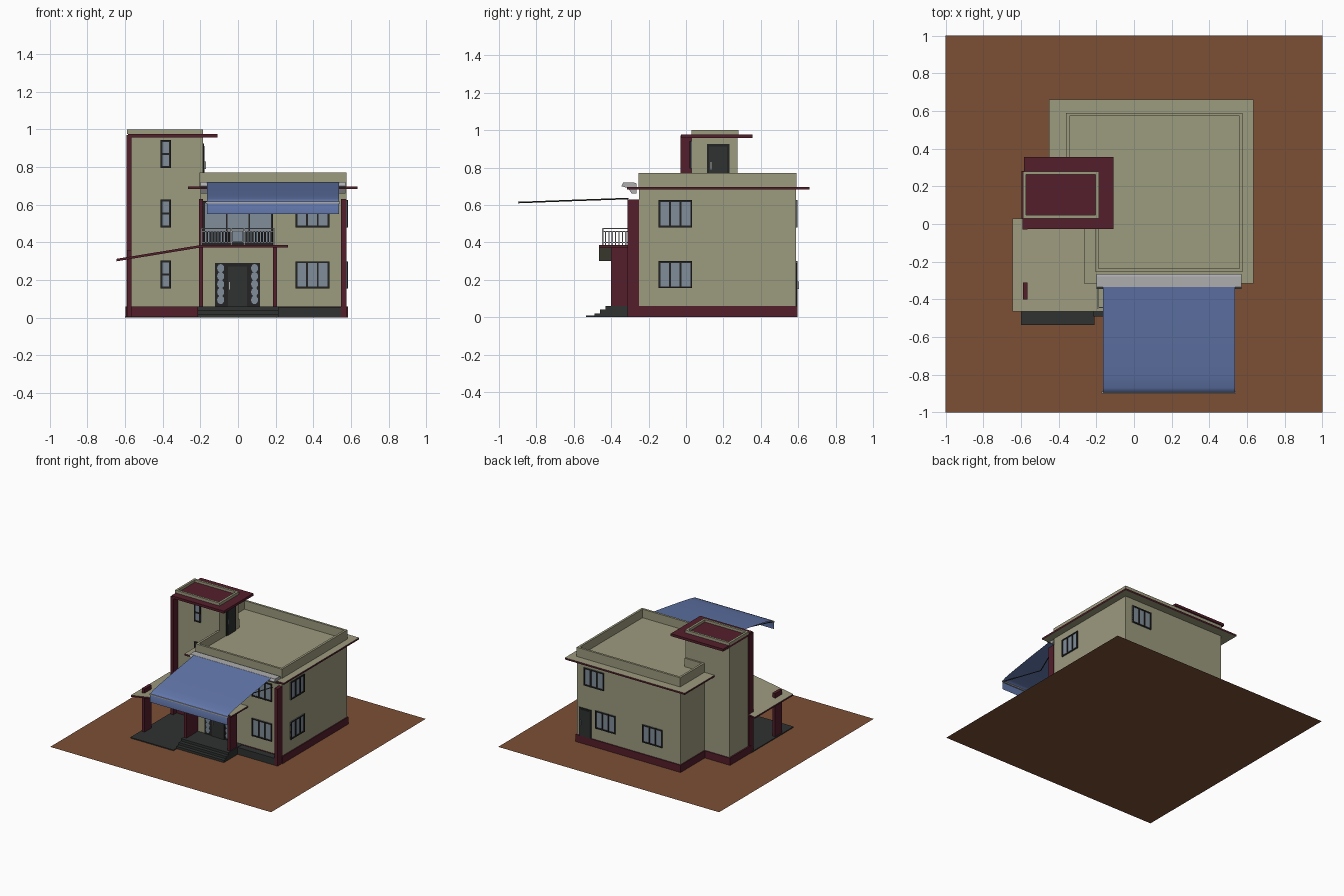
import bpy, bmesh, math
from mathutils import Matrix, Vector

if "Cube" in bpy.data.objects:
    bpy.data.objects.remove(bpy.data.objects["Cube"])

COLOURS = {
    "soil_brown": (0.20, 0.078, 0.036),
    "wall_beige": (0.335, 0.325, 0.21),
    "trim_maroon": (0.09, 0.013, 0.024),
    "step_charcoal": (0.028, 0.032, 0.030),
    "frame_black": (0.017, 0.017, 0.017),
    "glass_grey": (0.22, 0.27, 0.32),
    "awning_blue": (0.12, 0.18, 0.40),
    "metal_grey": (0.42, 0.42, 0.43),
}
NAMES = list(COLOURS)
MATS = []
for n, c in COLOURS.items():
    m = bpy.data.materials.new(n)
    m.diffuse_color = (*c, 1)
    m.use_nodes = True
    m.node_tree.nodes["Principled BSDF"].inputs["Base Color"].default_value = m.diffuse_color
    MATS.append(m)
SOIL, WALL, RED, STEP, FRAME, GLASS, BLUE, METAL = range(8)


def finish(name, bm, matrix=Matrix()):
    me = bpy.data.meshes.new(name)
    bm.to_mesh(me)
    bm.free()
    for m in MATS:
        me.materials.append(m)
    ob = bpy.data.objects.new(name, me)
    ob.matrix_world = matrix
    bpy.context.collection.objects.link(ob)
    return ob


def boxes(name, items, matrix=Matrix()):
    """One object from boxes given as (x0, x1, y0, y1, z0, z1, material)."""
    bm = bmesh.new()
    for x0, x1, y0, y1, z0, z1, mat in items:
        t = Matrix.Translation(((x0 + x1) / 2, (y0 + y1) / 2, (z0 + z1) / 2))
        s = Matrix.Diagonal((x1 - x0, y1 - y0, z1 - z0, 1))
        vs = bmesh.ops.create_cube(bm, size=1, matrix=t @ s)["verts"]
        for f in {f for v in vs for f in v.link_faces}:
            f.material_index = mat
    return finish(name, bm, matrix)


def prism(name, pts, a, b, axis="z", mat=WALL, edge=None, rim=None, floor=WALL):
    """Extrude an outline; edge colours the sides, rim=(width, depth) sinks the top."""
    place = {"z": lambda p, t: (p[0], p[1], t), "y": lambda p, t: (p[0], t, p[1]),
             "x": lambda p, t: (t, p[0], p[1])}[axis]
    bm = bmesh.new()
    base = bm.faces.new([bm.verts.new(place(p, a)) for p in pts])
    ext = bmesh.ops.extrude_face_region(bm, geom=[base], use_keep_orig=True)["geom"]
    shift = Vector(place((0, 0), b - a))
    bmesh.ops.translate(bm, vec=shift, verts=[g for g in ext if isinstance(g, bmesh.types.BMVert)])
    bmesh.ops.recalc_face_normals(bm, faces=bm.faces)
    for f in bm.faces:
        f.normal_update()
        f.material_index = edge if edge is not None and abs(f.normal.z) < 0.5 else mat
    if rim:
        top = max(bm.faces, key=lambda f: f.calc_center_median().z)
        bmesh.ops.inset_region(bm, faces=[top], thickness=rim[0])
        drop = bmesh.ops.extrude_face_region(bm, geom=[top])["geom"]
        if top.is_valid:
            bm.faces.remove(top)
        bmesh.ops.translate(bm, vec=(0, 0, -rim[1]),
                            verts=[g for g in drop if isinstance(g, bmesh.types.BMVert)])
        for g in drop:
            if isinstance(g, bmesh.types.BMFace):
                g.material_index = floor
        bmesh.ops.recalc_face_normals(bm, faces=bm.faces)
    return finish(name, bm)


def rect(x0, x1, y0, y1):
    return [(x0, y0), (x1, y0), (x1, y1), (x0, y1)]


def ell(x0, x1, x2, y0, y1, y2):
    """Main block outline: narrow at the front, wider at the back."""
    return [(x1, y0), (x2, y0), (x2, y2), (x0, y2), (x0, y1), (x1, y1)]


def on_wall(x, y, deg):
    return Matrix.Translation((x, y, 0)) @ Matrix.Rotation(math.radians(deg), 4, "Z")


def window(name, x, y, deg, w, z0, z1, cols=3, rows=1):
    """Framed window; local x runs along the wall, local -y points outward."""
    b, h = 0.01, w / 2
    out = [(-h, h, -0.004, 0.004, z0, z1, GLASS)]
    for i in range(cols + 1):
        u = -h + b / 2 + i * (w - b) / cols
        out.append((u - b / 2, u + b / 2, -0.01, 0.004, z0, z1, FRAME))
    for i in range(rows + 1):
        v = z0 + b / 2 + i * (z1 - z0 - b) / rows
        out.append((-h, h, -0.009, 0.004, v - b / 2, v + b / 2, FRAME))
    boxes(name, out, on_wall(x, y, deg))


def door(name, x, y, deg, w, z0, z1):
    h = w / 2
    boxes(name, [(-h, h, -0.006, 0.004, z0, z1, FRAME),
                 (-h + 0.012, h - 0.012, -0.009, 0, z0, z1 - 0.012, STEP),
                 (-h + 0.018, -h + 0.023, -0.016, 0, z0 + 0.09, z0 + 0.13, METAL)], on_wall(x, y, deg))


# Soil plot
bm = bmesh.new()
bmesh.ops.create_grid(bm, x_segments=1, y_segments=1, size=1)
finish("soil_plot", bm)

# Main block: plinth, walls, eaves slab and roof parapet
prism("main_plinth", ell(-0.368, -0.208, 0.583, -0.258, 0.27, 0.595), 0.001, 0.06, mat=RED)
prism("main_walls", ell(-0.36, -0.20, 0.575, -0.25, 0.27, 0.587), 0.06, 0.683)
prism("eaves_slab", ell(-0.45, -0.265, 0.635, -0.315, 0.27, 0.66), 0.683, 0.697, edge=RED)
prism("roof_parapet", ell(-0.36, -0.205, 0.577, -0.255, 0.27, 0.59), 0.697, 0.772, rim=(0.025, 0.07))

# Stair tower with flat cap and rim
prism("tower_plinth", rect(-0.597, -0.2, 0.012, 0.282), 0.001, 0.06, mat=RED)
prism("tower_walls", rect(-0.585, -0.187, 0.03, 0.275), 0.06, 0.957)
prism("tower_cap", rect(-0.585, -0.11, -0.027, 0.355), 0.957, 0.977, mat=RED)
prism("tower_rim", rect(-0.59, -0.187, 0.03, 0.28), 0.977, 1.0, rim=(0.025, 0.02), floor=RED)
boxes("tower_fin", [(-0.592, -0.565, -0.03, 0.032, 0.001, 0.97, RED)])

# Carport roof and floor, porch slab
prism("carport_roof", [(-0.645, 0.30), (-0.2, 0.373), (-0.2, 0.386), (-0.645, 0.313)],
      -0.465, 0.03, axis="y", edge=RED)
prism("porch_slab", rect(-0.2, 0.265, -0.465, -0.25), 0.373, 0.386, edge=RED)
boxes("carport_floor", [(-0.6, -0.21, -0.535, 0.015, 0.001, 0.008, STEP)])

# Columns
boxes("carport_column", [(-0.59, -0.565, -0.40, -0.31, 0.008, 0.36, RED)])
for side, x in (("left", -0.197), ("right", 0.197)):
    boxes("porch_column_" + side, [(x - 0.011, x + 0.011, -0.40, -0.31, 0.05, 0.374, RED)])
boxes("front_fin_left", [(-0.208, -0.187, -0.312, -0.25, 0.001, 0.63, RED)])
boxes("front_fin_right", [(0.547, 0.577, -0.312, -0.25, 0.001, 0.63, RED)])

# Entrance steps and planter ledge
boxes("entrance_steps", [(-0.215, 0.215, y, -0.25, 0.001, z, STEP)
                         for y, z in ((-0.49, 0.02), (-0.46, 0.04), (-0.43, 0.06))])
boxes("front_ledge", [(0.215, 0.547, -0.312, -0.25, 0.001, 0.058, STEP)])

# Windows on all sides
for floor, z in (("lower", 0.155), ("upper", 0.48)):
    window("front_window_" + floor, 0.395, -0.25, 0, 0.18, z, z + 0.145)
    window("right_window_" + floor, 0.575, -0.057, 90, 0.18, z, z + 0.145)
for i, z in enumerate((0.155, 0.48, 0.795)):
    window(f"tower_window_{i}", -0.384, 0.03, 0, 0.054, z, z + 0.148, 1, 2)
for i, (x, z) in enumerate(((0.315, 0.155), (-0.11, 0.155), (0.42, 0.48))):
    window(f"back_window_{i}", x, 0.587, 180, 0.18, z, z + 0.145)
window("balcony_doors", 0, -0.25, 0, 0.37, 0.386, 0.62, 3, 1)

# Doors; the entrance has two scalloped glass side lights
door("back_door", 0.50, 0.587, 180, 0.11, 0.06, 0.29)
door("roof_door", -0.187, 0.172, 90, 0.12, 0.70, 0.925)
boxes("entrance_frame", [(-0.122, 0.117, -0.256, -0.246, 0.06, 0.29, FRAME)])
door("entrance_door", -0.002, -0.254, 0, 0.125, 0.06, 0.285)
for side, u in (("left", -0.092), ("right", 0.088)):
    bm = bmesh.new()
    for k in range(5):
        bmesh.ops.create_cone(bm, cap_ends=True, segments=12, radius1=0.019, radius2=0.019, depth=0.006,
                              matrix=Matrix.Translation((u, -0.256 - k * 0.0002, 0.095 + k * 0.042))
                              @ Matrix.Rotation(math.pi / 2, 4, "X") @ Matrix.Diagonal((1, 1.2, 1, 1)))
    for f in bm.faces:
        f.material_index = GLASS
    finish("side_light_" + side, bm)

# Balcony railing
rail = []
for z in (0.40, 0.458, 0.474):
    rail.append((-0.195, 0.195, -0.447, -0.441, z - 0.003, z + 0.003, METAL))
    for x in (-0.192, 0.192):
        rail.append((x - 0.003, x + 0.003, -0.447, -0.31, z - 0.003, z + 0.003, METAL))
for x in (-0.192, -0.037, 0.032, 0.192):
    rail.append((x - 0.004, x + 0.004, -0.448, -0.44, 0.386, 0.474, METAL))
for k in range(9):
    for x in (-0.18 + k * 0.0165, 0.045 + k * 0.0165):
        rail.append((x - 0.005, x + 0.005, -0.447, -0.441, 0.403, 0.455, FRAME))
for k in range(7):
    for x in (-0.192, 0.192):
        y = -0.43 + k * 0.018
        rail.append((x - 0.002, x + 0.002, y - 0.003, y + 0.003, 0.386, 0.458, METAL))
rail.append((-0.03, 0.025, -0.446, -0.442, 0.405, 0.455, GLASS))
boxes("balcony_railing", rail)

# Awning: cassette, cloth sheet, front bar and folding arms
prism("awning_cassette", [(-0.345, 0.70), (-0.31, 0.69), (-0.29, 0.66), (-0.265, 0.66),
                          (-0.265, 0.715), (-0.28, 0.72), (-0.335, 0.72)], -0.2, 0.57, axis="x", mat=METAL)
bm = bmesh.new()
prof = [(-0.335, 0.719), (-0.6, 0.68), (-0.8, 0.647), (-0.87, 0.632), (-0.892, 0.622), (-0.9, 0.605), (-0.9, 0.55)]
rows = [[bm.verts.new((x, y, z)) for x in (-0.165, 0.535)] for y, z in prof]
for p, q in zip(rows, rows[1:]):
    f = bm.faces.new((p[0], q[0], q[1], p[1]))
    f.material_index, f.smooth = BLUE, True
finish("awning_cloth", bm)
boxes("awning_front_bar", [(-0.172, 0.541, -0.899, -0.889, 0.608, 0.617, METAL)])
bm = bmesh.new()
for x, mid in ((-0.16, -0.04), (0.53, 0.41)):
    elbow = Vector((mid, -0.6, 0.624))
    for a, b in ((Vector((x, -0.31, 0.634)), elbow), (elbow, Vector((x, -0.89, 0.613)))):
        d = b - a
        bmesh.ops.create_cone(bm, cap_ends=True, segments=6, radius1=0.004, radius2=0.004, depth=d.length,
                              matrix=Matrix.Translation((a + b) / 2) @ d.to_track_quat("Z", "Y").to_matrix().to_4x4())
for f in bm.faces:
    f.material_index = STEP
finish("awning_arms", bm)
